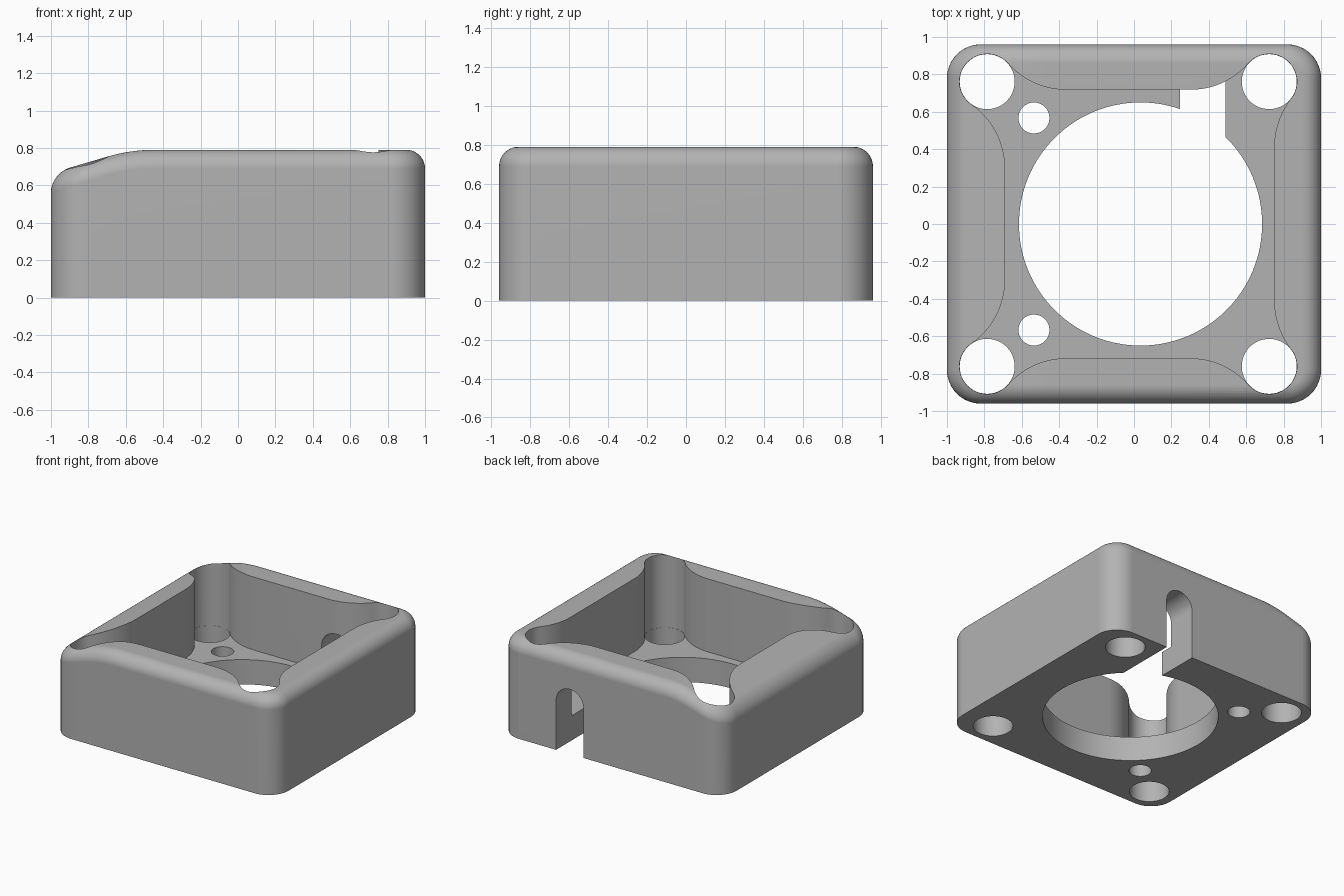
import bpy, bmesh
from math import sin, cos, atan2, sqrt, pi

if "Cube" in bpy.data.objects:
    bpy.data.objects.remove(bpy.data.objects["Cube"])

HX, HY, TOP = 1.0, 0.96, 0.79      # half sizes and height
CORNER, FILLET = 0.18, 0.1         # vertical corner and top edge radii
FLOOR = 0.2
HOLE_R, BLEND_R = 0.148, 0.41      # corner bores and the wall curves that meet them

grey = bpy.data.materials.new("light_grey")
grey.use_nodes = True
grey.diffuse_color = (0.45, 0.45, 0.45, 1)
grey.node_tree.nodes["Principled BSDF"].inputs["Base Color"].default_value = grey.diffuse_color


def make_object(name, bm):
    bmesh.ops.recalc_face_normals(bm, faces=bm.faces)
    mesh = bpy.data.meshes.new(name)
    bm.to_mesh(mesh)
    bm.free()
    mesh.materials.append(grey)
    obj = bpy.data.objects.new(name, mesh)
    bpy.context.collection.objects.link(obj)
    return obj


def arc(cx, cy, r, a, b, n):
    return [(cx + r * cos(a + (b - a) * i / n), cy + r * sin(a + (b - a) * i / n))
            for i in range(n + 1)]


def prism(name, outline, low, high, along_y=False):
    """Extrude an outline along z, or along y for an xz outline."""
    bm = bmesh.new()
    place = (lambda p, h: (p[0], h, p[1])) if along_y else (lambda p, h: (p[0], p[1], h))
    rings = [[bm.verts.new(place(p, h)) for p in outline] for h in (low, high)]
    for ring in rings:
        bm.faces.new(ring)
    for i in range(len(outline)):
        bm.faces.new((rings[0][i - 1], rings[0][i], rings[1][i], rings[1][i - 1]))
    return make_object(name, bm)


def top_height(x):
    """Flat top that curves down, then slopes straight, toward -x."""
    d = max(0, -0.45 - x)
    bend = min(d, 0.25)
    return TOP - bend * bend / 1.7 - (d - bend) * 0.294


def half_outline(inset):
    """The +y half of the rounded rectangle, from +x to -x."""
    r = CORNER - inset
    cx, cy = HX - CORNER, HY - CORNER
    right = arc(cx, cy, r, 0, pi / 2, 12)
    left = arc(-cx, cy, r, pi / 2, pi, 12)
    middle = [(-0.45 - 0.03 * i, cy + r) for i in range(12)]
    return right + middle + left


# Rounded body, ring by ring from the base up over the top fillet
bm = bmesh.new()
rings = []
for step in range(-1, 11):
    t = max(step, 0) / 10 * pi / 2
    half = half_outline(FILLET * (1 - cos(t)))
    outline = half + [(x, -y) for x, y in reversed(half)]
    rings.append([bm.verts.new((x, y, 0 if step < 0 else top_height(x) - FILLET * (1 - sin(t))))
                  for x, y in outline])
count = len(rings[0])
for lower, upper in zip(rings, rings[1:]):
    for i in range(count):
        bm.faces.new((lower[i - 1], lower[i], upper[i], upper[i - 1]))
bm.faces.new(rings[0])
for i in range(count // 2 - 1):
    a, b = i, i + 1
    bm.faces.new((rings[-1][a], rings[-1][b], rings[-1][count - 1 - b], rings[-1][count - 1 - a]))
housing = make_object("housing", bm)


def cavity_corner(hx, hy, wx, wy):
    """Side wall curve, corner bore and back wall curve, all tangent."""
    reach = HOLE_R + BLEND_R
    sx, ty = wx + BLEND_R, wy + BLEND_R
    sy = hy - sqrt(reach ** 2 - (sx - hx) ** 2)
    tx = hx - sqrt(reach ** 2 - (ty - hy) ** 2)
    a1 = atan2(hy - sy, hx - sx)
    a2 = atan2(hy - ty, hx - tx)
    return (arc(sx, sy, BLEND_R, pi, a1, 14)
            + arc(hx, hy, HOLE_R, a1 - pi, a2 + pi, 36)[1:-1]
            + arc(tx, ty, BLEND_R, a2, -pi / 2, 14))


def circle(x, y, r, n):
    return arc(x, y, r, 0, 2 * pi, n)[:-1]


# Cavity outline and the bores below it
cavity, cutters = [], []
for sx, sy in ((1, 1), (-1, 1), (-1, -1), (1, -1)):
    hx, wx = (0.723, 0.75) if sx > 0 else (0.785, 0.69)
    points = [(sx * x, sy * y) for x, y in cavity_corner(hx, 0.761, wx, 0.718)]
    cavity += points if sx * sy > 0 else points[::-1]
    cutters.append(prism("corner_bore_cutter", circle(sx * hx, sy * 0.761, HOLE_R - 0.001, 48), -0.2, 0.4))
cutters.insert(0, prism("cavity_cutter", cavity, FLOOR, 1.2))
cutters.append(prism("centre_bore_cutter", circle(0.035, 0, 0.65, 128), -0.2, 0.45))
for sy in (1, -1):
    cutters.append(prism("small_bore_cutter", circle(-0.535, sy * 0.567, 0.083, 32), -0.2, 0.4))

# Arched cable slot through the back wall and floor
slot_x, slot_r = 0.3675, 0.1225
arch = [(slot_x + slot_r, -0.2)] + arc(slot_x, 0.4, slot_r, 0, pi, 24) + [(slot_x - slot_r, -0.2)]
cutters.append(prism("slot_cutter", arch, 0.35, 1.2, along_y=True))

bpy.context.view_layer.objects.active = housing
housing.select_set(True)
for cutter in cutters:
    mod = housing.modifiers.new("cut", "BOOLEAN")
    mod.operation = "DIFFERENCE"
    mod.solver = "EXACT"
    mod.object = cutter
    bpy.ops.object.modifier_apply(modifier=mod.name)
for cutter in cutters:
    bpy.data.objects.remove(cutter)

bpy.ops.object.shade_smooth_by_angle(angle=pi / 6)
weighted = housing.modifiers.new("weighted_normals", "WEIGHTED_NORMAL")
weighted.keep_sharp = True
